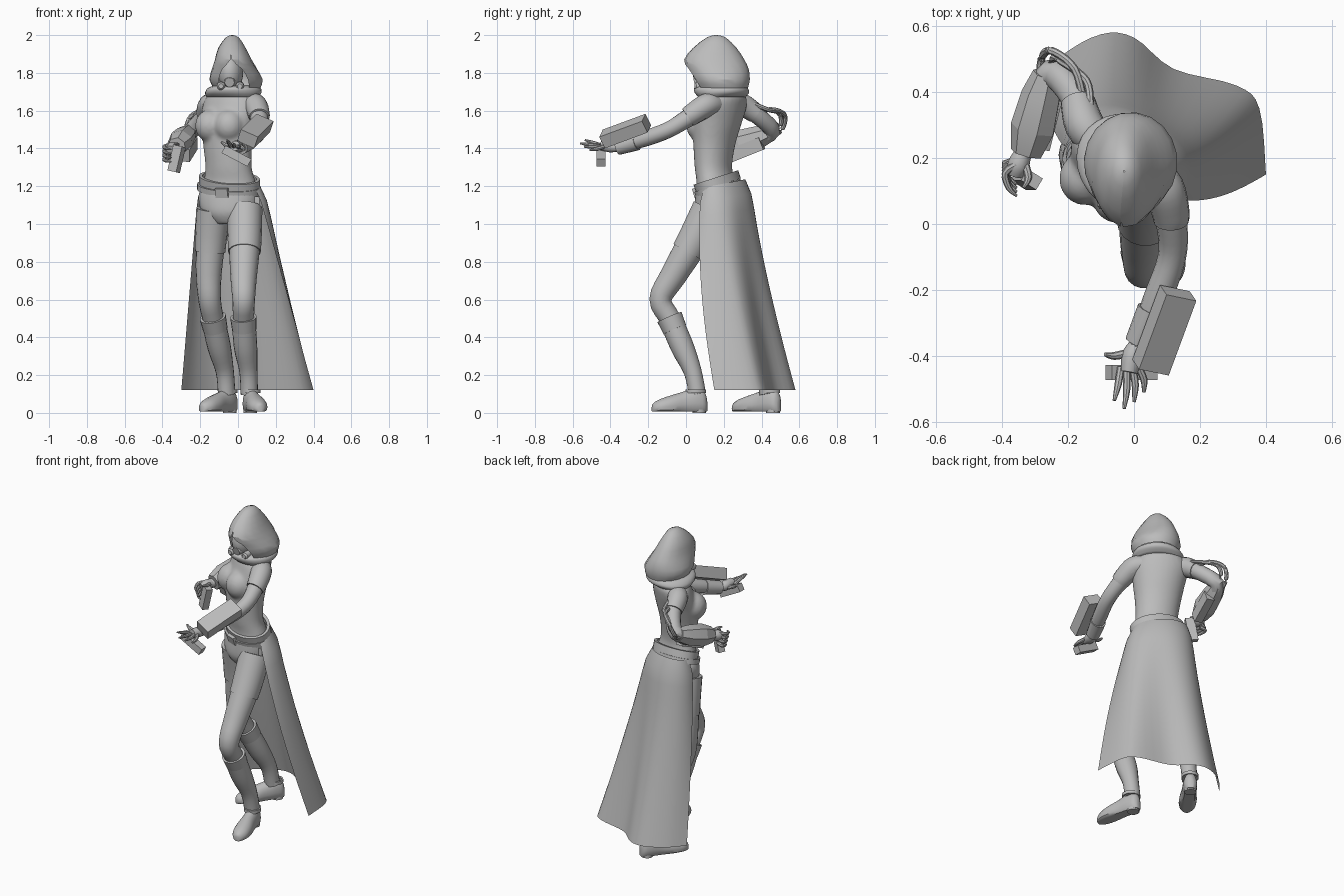
import bpy, bmesh, math
from mathutils import Vector, Matrix

cube = bpy.data.objects.get("Cube")
if cube:
    bpy.data.objects.remove(cube, do_unlink=True)

grey = bpy.data.materials.new("plain_grey")
grey.use_nodes = True
TONE = (0.5, 0.5, 0.5, 1)
grey.diffuse_color = TONE
grey.node_tree.nodes["Principled BSDF"].inputs["Base Color"].default_value = TONE


def finish(name, bm, angle=40):
    """Turn a bmesh into a shaded object."""
    bmesh.ops.recalc_face_normals(bm, faces=bm.faces)
    mesh = bpy.data.meshes.new(name)
    bm.to_mesh(mesh)
    bm.free()
    mesh.materials.append(grey)
    obj = bpy.data.objects.new(name, mesh)
    bpy.context.collection.objects.link(obj)
    bpy.ops.object.select_all(action='DESELECT')
    obj.select_set(True)
    bpy.context.view_layer.objects.active = obj
    bpy.ops.object.shade_smooth_by_angle(angle=math.radians(angle))
    return obj


def spline(rows, steps=4):
    """Catmull-Rom resampling of equal-length tuples."""
    out = []
    for i in range(len(rows) - 1):
        a, b, c, d = (rows[max(i - 1, 0)], rows[i], rows[i + 1], rows[min(i + 2, len(rows) - 1)])
        for s in range(steps):
            t = s / steps
            out.append(tuple(q + t * (r - p) / 2 + t * t * (p - 2.5 * q + 2 * r - w / 2)
                             + t ** 3 * (1.5 * (q - r) + (w - p) / 2)
                             for p, q, r, w in zip(a, b, c, d)))
    return out + [rows[-1]]


def skin(name, rings, closed=True, caps=True, angle=40):
    """Bridge rings of points into a surface."""
    bm = bmesh.new()
    vs = [[bm.verts.new(p) for p in ring] for ring in rings]
    n = len(vs[0])
    for a, b in zip(vs, vs[1:]):
        for i in range(n if closed else n - 1):
            j = (i + 1) % n
            bm.faces.new((a[i], a[j], b[j], b[i]))
    if caps:
        bm.faces.new(vs[0])
        bm.faces.new(vs[-1])
    return finish(name, bm, angle)


def turns(n):
    return [math.tau * i / n for i in range(n)]


def tube(name, path, sides=14, steps=4, angle=40):
    """Round limb through (x, y, z, radius) stations."""
    pts = spline(path, steps) if steps > 1 else path
    rings = []
    for i, p in enumerate(pts):
        ahead = Vector(pts[min(i + 1, len(pts) - 1)][:3])
        t = (ahead - Vector(pts[max(i - 1, 0)][:3])).normalized()
        ref = Vector((0, 0, 1)) if abs(t.z) < .8 else Vector((0, 1, 0))
        u = t.cross(ref).normalized()
        v = t.cross(u)
        rings.append([Vector(p[:3]) + p[3] * (u * math.cos(a) + v * math.sin(a)) for a in turns(sides)])
    return skin(name, rings, angle=angle)


def loft(name, rows, sides=28, steps=4):
    """Stacked ellipses: (x, y, z, half_width, half_depth, twist in degrees)."""
    rings = []
    for x, y, z, rx, ry, twist in spline(rows, steps):
        rot = Matrix.Rotation(math.radians(twist), 3, 'Z')
        rings.append([Vector((x, y, z)) + rot @ Vector((rx * math.cos(a), ry * math.sin(a), 0))
                      for a in turns(sides)])
    return skin(name, rings)


def ball(name, centre, size, twist=0):
    bm = bmesh.new()
    bmesh.ops.create_uvsphere(bm, u_segments=20, v_segments=12, radius=1)
    m = Matrix.Translation(centre) @ Matrix.Rotation(math.radians(twist), 4, 'Z') @ Matrix.Diagonal((*size, 1))
    bmesh.ops.transform(bm, matrix=m, verts=bm.verts)
    return finish(name, bm)


def block(name, centre, size, along, side):
    """Box whose length follows 'along' and whose width leans towards 'side'."""
    x = Vector(along).normalized()
    z = x.cross(Vector(side)).normalized()
    m = Matrix((x, z.cross(x), z)).transposed().to_4x4()
    bm = bmesh.new()
    bmesh.ops.create_cube(bm, size=1)
    bmesh.ops.transform(bm, matrix=Matrix.Translation(centre) @ m @ Matrix.Diagonal((*size, 1)), verts=bm.verts)
    return finish(name, bm, 20)


def band(name, centre, rx, ry, thick, height, tilt=0, twist=0):
    """Belt-like ring with a rectangular section."""
    m = (Matrix.Translation(centre) @ Matrix.Rotation(math.radians(tilt), 4, 'X')
         @ Matrix.Rotation(math.radians(twist), 4, 'Z'))
    section = [(0, -1), (thick, -1), (thick, 1), (0, 1), (0, -1)]
    rings = [[m @ Vector(((rx + d) * math.cos(a), (ry + d) * math.sin(a), s * height / 2))
              for a in turns(32)] for d, s in section]
    return skin(name, rings, caps=False)


# Torso and chest, blended into one smooth body
torso = loft("torso", [(-.05, .15, 1.0, .08, .07, -15), (-.05, .155, 1.06, .145, .105, -15),
                       (-.05, .165, 1.15, .165, .11, -18), (-.045, .16, 1.22, .145, .098, -20),
                       (-.05, .145, 1.3, .127, .094, -22), (-.055, .15, 1.42, .135, .105, -26),
                       (-.05, .165, 1.53, .152, .118, -33), (-.04, .19, 1.62, .165, .11, -35),
                       (-.035, .2, 1.68, .138, .1, -35), (-.035, .19, 1.72, .055, .055, -30),
                       (-.035, .17, 1.8, .05, .05, 0)])
breasts = [ball(side + "_breast", (x, y, 1.52), (.082, .085, .088), -33)
           for side, x, y in (("left", -.045, .085), ("right", -.145, .14))]
with bpy.context.temp_override(active_object=torso, selected_editable_objects=[torso, *breasts]):
    bpy.ops.object.join()
blend = torso.modifiers.new("blend", 'REMESH')
blend.mode, blend.voxel_size, blend.use_smooth_shade = 'VOXEL', .01, True
relax = torso.modifiers.new("relax", 'SMOOTH')
relax.factor, relax.iterations = .5, 10

# Hood: peaked crown above, open around the face below
hood = []
for x, y, z, rx, ry, gap in spline([(-.03, .16, 2.0, .002, .002, 0), (-.03, .16, 1.988, .035, .05, 0),
                                    (-.032, .152, 1.93, .074, .118, 0), (-.025, .15, 1.87, .098, .16, .04),
                                    (-.018, .17, 1.82, .12, .163, .45), (-.01, .187, 1.765, .142, .152, .58),
                                    (-.005, .195, 1.72, .125, .134, .65)], 2):
    arc = [max(gap, 0) + (math.tau - 2 * max(gap, 0)) * i / 16 for i in range(17)]
    hood.append([(x + rx * math.sin(a - .12), y - ry * math.cos(a - .12), z) for a in arc])
skin("hood", hood, closed=False, caps=False, angle=30)
loft("cowl", [(-.02, .19, 1.735, .1, .11, -20), (-.02, .185, 1.72, .138, .142, -25),
              (-.025, .19, 1.695, .152, .142, -30), (-.03, .19, 1.672, .145, .115, -33)])

# Masked face with a breather on each cheek
ball("face", (-.038, .125, 1.8), (.065, .09, .1), -8)
tube("mask_snout", [(-.042, .1, 1.765, .05), (-.045, .045, 1.75, .026)], 10, 1)
for side, x in (("left", .01), ("right", -.09)):
    tube(side + "_breather", [(x, .1, 1.735, .022), (x, .055, 1.73, .022), (x, .045, 1.73, .013)], 12, 1)

# Belts, buckle and pouch
band("belt", (-.045, .165, 1.225), .15, .098, .018, .045, 18, -22)
band("lower_belt", (-.05, .17, 1.19), .16, .108, .012, .03, 16, -20)
block("belt_buckle", (-.085, .06, 1.165), (.07, .02, .05), (.9, -.35, 0), (.35, .9, .3))
block("hip_pouch", (.1, .11, 1.11), (.025, .05, .07), (1, 0, 0), (0, 1, 0))

# Long open cape hanging from the belt
hem = spline([(.4, .15), (.38, .35), (.31, .42), (.12, .47), (0, .565), (-.1, .575), (-.22, .51), (-.3, .42)])
turn = Matrix.Rotation(math.radians(-30), 2)
cape = []
for k in range(15):
    t = k / 14
    row = []
    for i, (hx, hy) in enumerate(hem):
        around = i / (len(hem) - 1)
        a = math.radians(-15 + 220 * around)
        flare = min(1, .75 + t * 3)
        spot = Vector((-.035, .195)) + turn @ Vector((.185 * flare ** .4 * math.cos(a), .132 * flare * math.sin(a)))
        dip = .025 * math.sin(math.pi * t) * max(0, 1 - around * 5)
        top = 1.19 + .2 * (spot.y - .08)
        row.append((spot.x + (hx - spot.x) * t, spot.y + (hy - spot.y) * t ** 1.3 - dip, top + (.12 - top) * t))
    cape.append(row)
skin("cape", cape, closed=False, caps=False, angle=60)

# Legs: bare path, shorts leg, boot and cuff
legs = {
    "left": [(.035, .125, 1.08, .088), (.035, .035, .9, .083), (.03, -.065, .73, .071), (.03, -.135, .6, .06),
             (.03, -.08, .49, .056), (.04, -.02, .35, .056), (.055, .035, .22, .042), (.06, .06, .1, .04)],
    "right": [(-.13, .175, 1.08, .085), (-.145, .205, .9, .077), (-.155, .215, .73, .068), (-.15, .22, .6, .06),
              (-.13, .275, .49, .056), (-.1, .345, .35, .056), (-.07, .41, .22, .042), (-.06, .435, .1, .04)],
}
for side, path in legs.items():
    tube(side + "_leg", path, 18)
    fatter = [(*p[:3], p[3] + .006) for p in path]
    tube(side + "_shorts_leg", spline(fatter[:3])[:6], 18, 1)
    tube(side + "_boot", fatter[4:], 18)
    knee, shin = Vector(path[4][:3]), Vector(path[5][:3])
    tube(side + "_boot_cuff", [(*knee.lerp(shin, -.12), .07), (*knee.lerp(shin, .35), .065)], 18, 1)


def shoe(side, heel, toe):
    """Rounded shoe with flat sole, block heel and ankle straps."""
    back, front = Vector((*heel, 0)), Vector((*toe, 0))
    across = (front - back).normalized().cross(Vector((0, 0, 1)))
    rings = []
    for t, w, h in spline([(0, .015, .07), (.06, .035, .11), (.22, .042, .125), (.42, .044, .105),
                           (.65, .052, .085), (.85, .047, .065), (.97, .026, .045), (1, .008, .03)], 3):
        rings.append([back.lerp(front, t) + across * w * math.cos(a)
                      + Vector((0, 0, .008 + max(0, h * (.35 + .65 * math.sin(a))))) for a in turns(16)])
    skin(side + "_shoe", rings)
    heel_spot = back.lerp(front, .14)
    tube(side + "_shoe_heel", [(heel_spot.x, heel_spot.y, z, .036) for z in (0, .04)], 12, 1)
    ankle = back.lerp(front, .2)
    yaw = math.degrees(math.atan2(across.y, across.x))
    band(side + "_ankle_strap", (ankle.x, ankle.y, .115), .04, .044, .01, .02, 0, yaw)


shoe("left", (.055, .11), (.12, -.18))
shoe("right", (-.02, .495), (-.19, .25))

# Left arm reaching forward, with a gauntlet box
tube("left_sleeve", [(.05, .16, 1.635, .055), (.09, .11, 1.63, .062), (.11, .04, 1.585, .058),
                     (.113, .01, 1.565, .054)], 16)
tube("left_arm", [(.09, .11, 1.62, .055), (.113, .01, 1.56, .048), (.115, -.1, 1.495, .043),
                  (.065, -.24, 1.445, .042), (.01, -.37, 1.405, .027)])
tube("left_cuff", [(.055, -.26, 1.435, .046), (.012, -.36, 1.405, .04)], 14, 1)
block("left_gauntlet_box", (.092, -.322, 1.492), (.255, .1, .07), (.085, .23, .085), (.09, -.02, -.04))
block("left_palm_block", (-.008, -.45, 1.36), (.155, .045, .045), (.86, 0, -.45), (0, 1, 0))

# Right arm drawn back, with an angular armoured forearm
tube("right_sleeve", [(-.11, .25, 1.64, .055), (-.15, .3, 1.63, .06), (-.17, .37, 1.585, .053)], 16)
tube("right_arm", [(-.15, .31, 1.63, .052), (-.18, .39, 1.565, .046), (-.25, .455, 1.49, .044),
                   (-.29, .35, 1.445, .04), (-.34, .2, 1.4, .026)])
tube("right_forearm_armour", [(-.262, .455, 1.485, .045), (-.28, .39, 1.46, .062),
                              (-.305, .29, 1.43, .07), (-.325, .215, 1.41, .05)], 7, 1, 15)
block("right_gauntlet_box", (-.26, .32, 1.395), (.18, .05, .07), (-.05, -.2, -.08), (1, 0, 0))
block("right_palm_block", (-.325, .135, 1.345), (.14, .055, .04), (.03, 0, .13), (1, -.6, 0))

# Hands: palm, four fingers and a thumb each
tube("left_palm", [(.01, -.365, 1.405, .024), (-.005, -.4, 1.41, .032), (-.015, -.45, 1.415, .026)], 10)
for i in range(4):
    x = -.04 + .018 * i
    reach = (.085, .11, .09, .06)[i]
    tube(f"left_finger_{i}", [(x, -.435, 1.41, .011), (x - .008 + .008 * i, -.435 - reach * .6, 1.428 - .01 * i, .011),
                              (x - .02 + .012 * i, -.45 - reach, 1.445 - .018 * i, .005)], 8, 3)
tube("left_thumb", [(-.015, -.39, 1.4, .013), (-.06, -.4, 1.415, .012), (-.088, -.395, 1.435, .006)], 8, 3)
tube("right_palm", [(-.335, .22, 1.405, .025), (-.35, .18, 1.4, .033), (-.36, .15, 1.39, .026)], 10)
for i in range(4):
    z = 1.42 - .022 * i
    tube(f"right_finger_{i}", [(-.355, .18, z, .012), (-.39, .155 + .01 * i, z - .01, .011),
                               (-.38, .11 + .01 * i, z - .02, .009), (-.355, .085 + .012 * i, z - .025, .004)], 8, 3)
tube("right_thumb", [(-.33, .18, 1.41, .013), (-.32, .14, 1.42, .011), (-.335, .11, 1.425, .005)], 8, 3)

# Hoses looping from the right forearm over the elbow to the shoulder
for i in range(2):
    d = .035 * i
    tube(f"elbow_hose_{i}", [(-.285 + d, .42, 1.46, .012), (-.28 + d, .5, 1.49 + d, .012),
                             (-.25 + d, .525 - d, 1.57 + d / 2, .012), (-.18 + d, .47 - d, 1.605, .012),
                             (-.15 + d / 2, .36, 1.6 + d, .012)], 8, 5)
